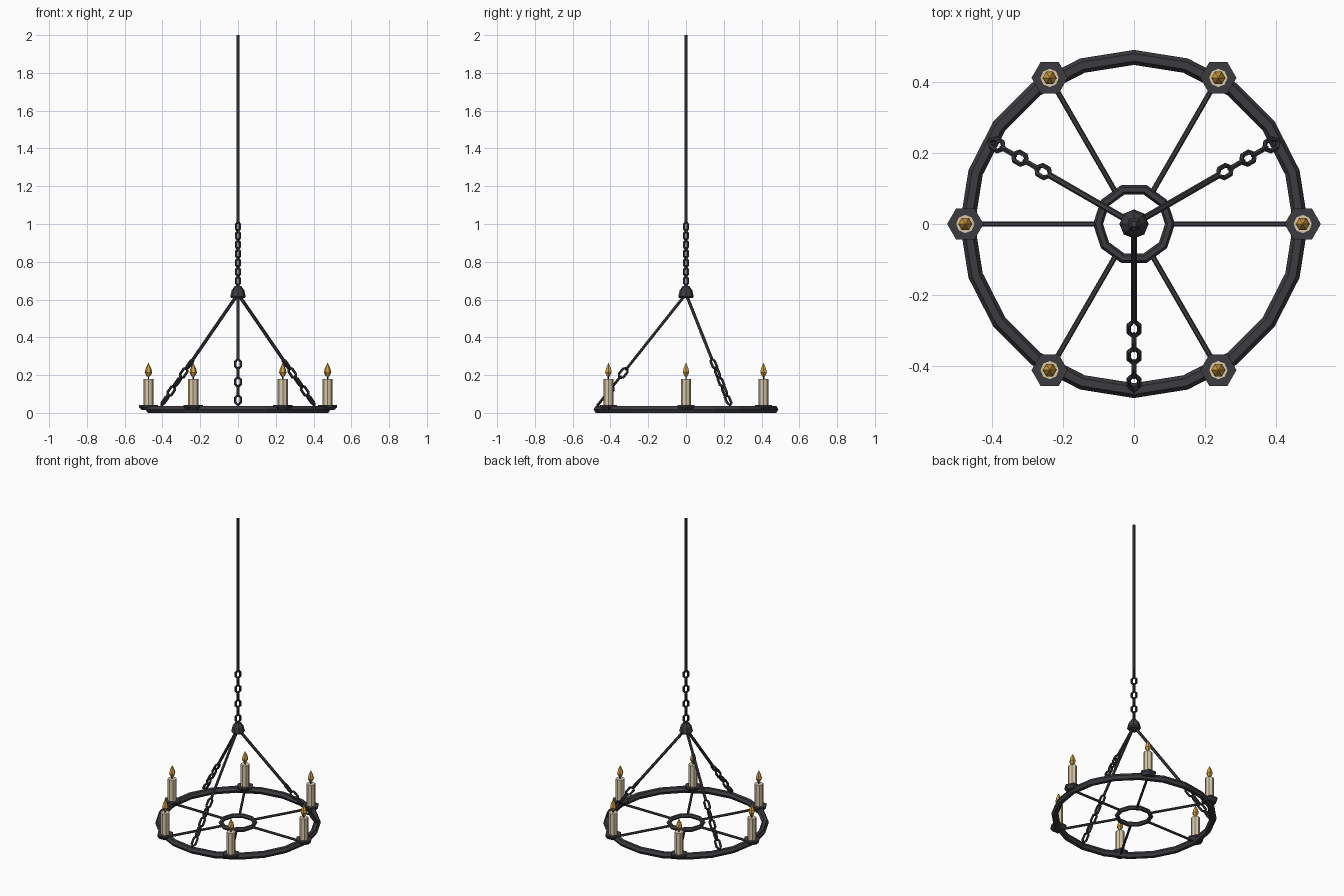
import bpy, bmesh, math
from mathutils import Matrix, Vector

if "Cube" in bpy.data.objects:
    bpy.data.objects.remove(bpy.data.objects["Cube"])


def material(name, rgb):
    m = bpy.data.materials.new(name)
    m.diffuse_color = (*rgb, 1)
    m.use_nodes = True
    m.node_tree.nodes["Principled BSDF"].inputs["Base Color"].default_value = m.diffuse_color
    return m


IRON = material("dark iron", (0.045, 0.045, 0.052))
CHAIN = material("chain iron", (0.036, 0.036, 0.041))
WAX = material("cream wax", (0.70, 0.59, 0.39))
FLAME = material("amber flame", (0.68, 0.36, 0.05))
WICK = material("black wick", (0.015, 0.013, 0.012))


def finish(name, bm, mat, matrix):
    bmesh.ops.recalc_face_normals(bm, faces=bm.faces)
    mesh = bpy.data.meshes.new(name)
    bm.to_mesh(mesh)
    bm.free()
    mesh.materials.append(mat)
    ob = bpy.data.objects.new(name, mesh)
    ob.matrix_world = matrix
    bpy.context.collection.objects.link(ob)


def lathe(name, profile, n, mat, matrix):
    """Capped solid of n sides from (radius, height) pairs."""
    bm = bmesh.new()
    rows = [[bm.verts.new((r * math.cos(k * math.tau / n), r * math.sin(k * math.tau / n), z))
             for k in range(n)] for r, z in profile]
    for a, b in zip(rows, rows[1:]):
        for k in range(n):
            j = (k + 1) % n
            bm.faces.new((a[k], a[j], b[j], b[k]))
    bm.faces.new(rows[0])
    bm.faces.new(rows[-1])
    finish(name, bm, mat, matrix)


def hoop(name, rx, ry, n, tube, sides, mat, matrix):
    """Closed oval tube of constant thickness in the local xy plane."""
    bm = bmesh.new()
    rows = []
    for k in range(n):
        a = k * math.tau / n
        c = Vector((rx * math.cos(a), ry * math.sin(a), 0))
        out = Vector((ry * math.cos(a), rx * math.sin(a), 0)).normalized()
        row = []
        for s in range(sides):
            t = s * math.tau / sides
            row.append(bm.verts.new(c + out * tube * math.cos(t) + Vector((0, 0, tube * math.sin(t)))))
        rows.append(row)
    for k in range(n):
        a, b = rows[k], rows[(k + 1) % n]
        for s in range(sides):
            j = (s + 1) % sides
            bm.faces.new((a[s], a[j], b[j], b[s]))
    finish(name, bm, mat, matrix)


def rod(name, a, b, r, n, mat):
    d = b - a
    rot = d.to_track_quat('Z', 'Y').to_matrix().to_4x4()
    lathe(name, [(r, 0), (r, d.length)], n, mat, Matrix.Translation(a) @ rot)


def chain(name, a, b, count, length, width, side):
    """Links from a to b, every other one turned a quarter; 'side' is the first link's width direction."""
    axis = (b - a).normalized()
    normal = axis.cross(side).normalized()
    for i in range(count):
        t = (length / 2 + ((b - a).length - length) * i / (count - 1))
        y, z = (side, normal) if i % 2 == 0 else (normal, -side)
        m = Matrix((axis, y, z)).transposed().to_4x4()
        m.translation = a + axis * t
        hoop(f"{name}_link_{i + 1}", length / 2 - 0.007, width / 2 - 0.006, 6, 0.0075, 5, CHAIN, m)


def at(x, y, z=0.0):
    return Matrix.Translation((x, y, z))


# Wheel frame
hoop("outer_ring", 0.468, 0.468, 20, 0.021, 6, IRON, at(0, 0, 0.0185))
hoop("inner_ring", 0.101, 0.101, 10, 0.014, 6, IRON, at(0, 0, 0.0185))

# Spokes, drip cups and candles
for i in range(6):
    a = i * math.tau / 6
    d = Vector((math.cos(a), math.sin(a), 0))
    up = Vector((0, 0, 0.0185))
    rod(f"spoke_{i + 1}", d * 0.1 + up, d * 0.468 + up, 0.0075, 6, IRON)
    place = at(d.x * 0.474, d.y * 0.474)
    lathe(f"drip_cup_{i + 1}", [(0.036, 0.014), (0.051, 0.032), (0.051, 0.041)], 6, IRON, place)
    lathe(f"candle_{i + 1}", [(0.027, 0.04), (0.027, 0.18)], 8, WAX, place)
    lathe(f"wick_{i + 1}", [(0.004, 0.175), (0.004, 0.205)], 5, WICK, place)
    lathe(f"flame_{i + 1}", [(0.008, 0.192), (0.02, 0.213), (0.015, 0.235), (0.001, 0.264)], 6, FLAME, place)

# Three slanted hangers: a rod from the cap, then chain down to the ring
for i, deg in enumerate((-90, 30, 150)):
    a = math.radians(deg)
    d = Vector((math.cos(a), math.sin(a), 0))
    side = Vector((-d.y, d.x, 0))
    top = d * 0.008 + Vector((0, 0, 0.62))
    low = d * 0.472 + Vector((0, 0, 0.035))
    mid = top.lerp(low, 0.57)
    rod(f"hanger_rod_{i + 1}", top, mid, 0.009, 6, IRON)
    chain(f"hanger_chain_{i + 1}", top.lerp(low, 0.56), low, 5, 0.086, 0.044, side)

# Central cap, upper chain and ceiling rod
lathe("hub_cap", [(0.034, 0.607), (0.041, 0.615), (0.033, 0.65), (0.017, 0.672)], 8, IRON, at(0, 0))
chain("upper_chain", Vector((0, 0, 0.665)), Vector((0, 0, 1.02)), 7, 0.068, 0.042,
      Vector((1, 1, 0)).normalized())
rod("ceiling_rod", Vector((0, 0, 1.0)), Vector((0, 0, 2.0)), 0.009, 6, IRON)
